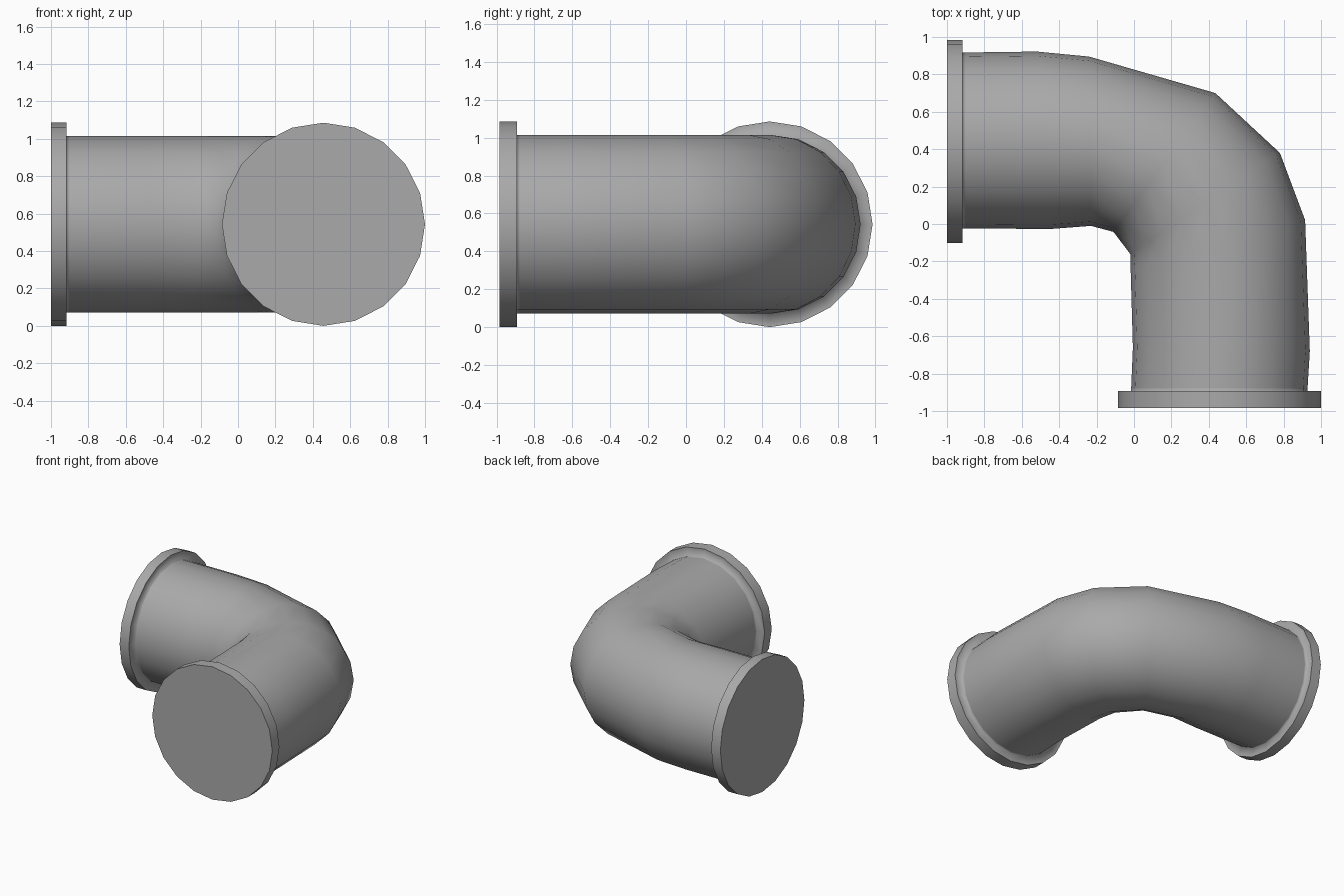
import bpy, bmesh, math
from mathutils import Vector

if "Cube" in bpy.data.objects:
    bpy.data.objects.remove(bpy.data.objects["Cube"])

N = 20                  # sides of every round section
XC, YC, ZC = 0.457, 0.442, 0.543   # pipe axis: front leg x, left leg y, height
R, RF = 0.472, 0.543    # pipe and flange radius


def flange_a(x):
    return (x, YC + RF), (x, YC - RF), RF


def flange_b(y):
    return (XC + RF, y), (XC - RF, y), RF


# Sections as (outer point, inner point, vertical radius), seen from the top
bends = [
    ((-0.917, 0.917), (-0.917, -0.023)),
    ((-0.90, 0.917), (-0.90, -0.023)),
    ((-0.52, 0.922), (-0.45, -0.027)),
    ((-0.24, 0.895), (-0.23, -0.01)),
    ((0.435, 0.70), (-0.11, -0.042)),
    ((0.78, 0.38), (-0.02, -0.16)),
    ((0.915, 0.02), (-0.018, -0.24)),
    ((0.94, -0.68), (-0.006, -0.66)),
    ((0.928, -0.876), (-0.015, -0.876)),
    ((0.928, -0.893), (-0.015, -0.893)),
]
sections = ([flange_a(-1.0), flange_a(-0.917)] + [(o, i, R) for o, i in bends]
            + [flange_b(-0.893), flange_b(-0.985)])

# Elbow pipe with both flanges as one closed shell
bm = bmesh.new()
loops = []
for outer, inner, radius in sections:
    o, i = Vector((*outer, ZC)), Vector((*inner, ZC))
    mid, half = (o + i) / 2, (o - i) / 2
    loops.append([bm.verts.new(mid + half * math.cos(a) + Vector((0, 0, radius * math.sin(a))))
                  for a in (2 * math.pi * k / N for k in range(N))])
for a, b in zip(loops, loops[1:]):
    for k in range(N):
        bm.faces.new((a[k], a[(k + 1) % N], b[(k + 1) % N], b[k]))
bm.faces.new(loops[0])
bm.faces.new(loops[-1])
bmesh.ops.recalc_face_normals(bm, faces=bm.faces)

# Smooth shading, crisp only around the flange rims
for f in bm.faces:
    f.smooth = True
for ring in (loops[0], loops[1], loops[-2], loops[-1]):
    for k in range(N):
        bm.edges.get((ring[k], ring[(k + 1) % N])).smooth = False

mesh = bpy.data.meshes.new("elbow_pipe")
bm.to_mesh(mesh)
bm.free()
obj = bpy.data.objects.new("elbow_pipe", mesh)
bpy.context.collection.objects.link(obj)

# Dark grey metal
mat = bpy.data.materials.new("dark_grey")
mat.diffuse_color = (0.4, 0.4, 0.4, 1)
mat.use_nodes = True
mat.node_tree.nodes["Principled BSDF"].inputs["Base Color"].default_value = mat.diffuse_color
mesh.materials.append(mat)
